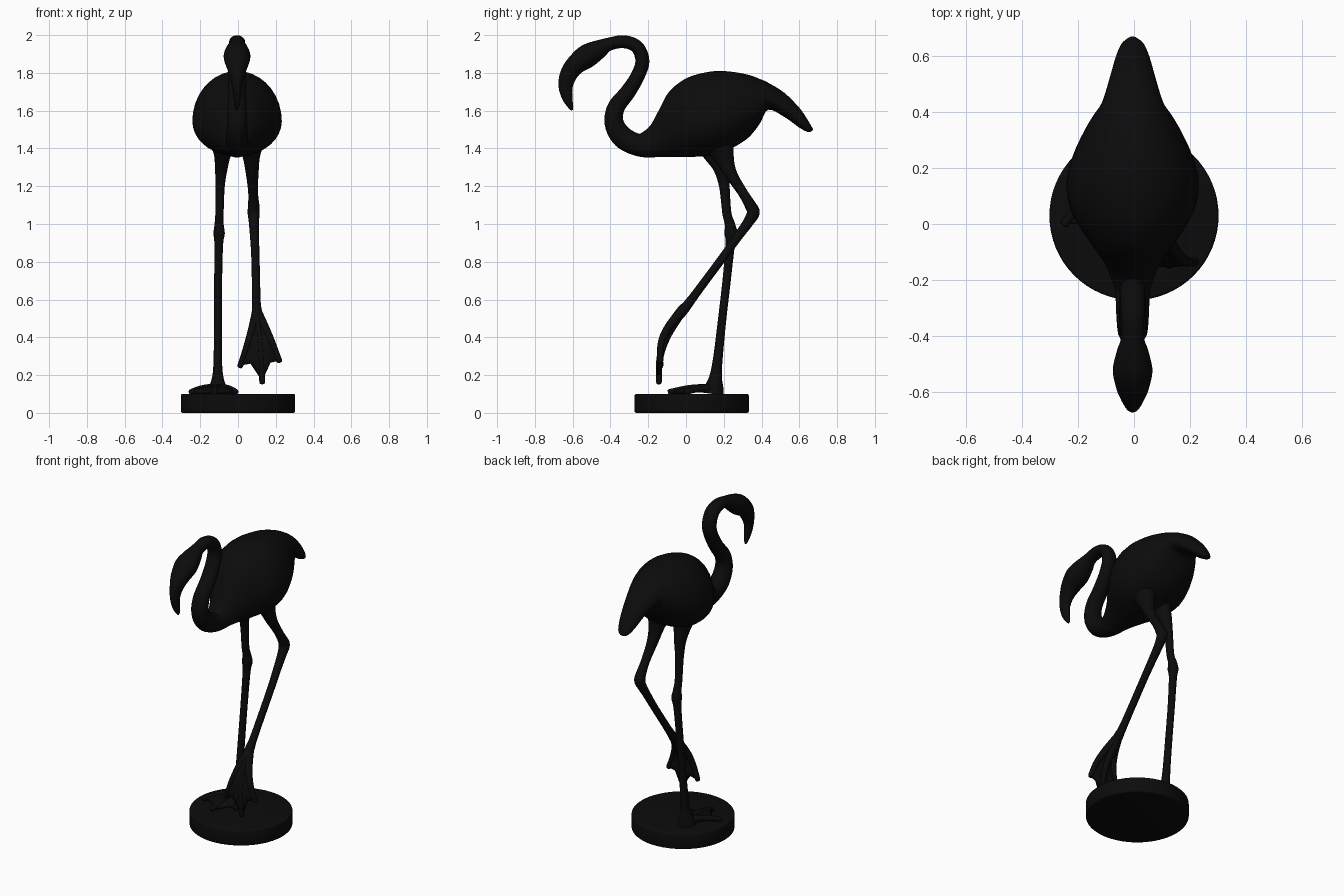
import bpy, bmesh, math
from mathutils import Vector

default_cube = bpy.data.objects.get("Cube")
if default_cube:
    bpy.data.objects.remove(default_cube, do_unlink=True)

black = bpy.data.materials.new("matte_black")
black.use_nodes = True
COLOUR = (0.0035, 0.0035, 0.0035, 1)
black.diffuse_color = COLOUR
shader = black.node_tree.nodes["Principled BSDF"]
shader.inputs["Base Color"].default_value = COLOUR
shader.inputs["Roughness"].default_value = 0.8


def finish(name, bm, angle=60):
    """Turn a bmesh into a smooth shaded black object."""
    bmesh.ops.recalc_face_normals(bm, faces=bm.faces)
    mesh = bpy.data.meshes.new(name)
    bm.to_mesh(mesh)
    bm.free()
    obj = bpy.data.objects.new(name, mesh)
    bpy.context.collection.objects.link(obj)
    mesh.materials.append(black)
    bpy.ops.object.select_all(action='DESELECT')
    obj.select_set(True)
    bpy.context.view_layer.objects.active = obj
    bpy.ops.object.shade_smooth_by_angle(angle=math.radians(angle))
    return obj


def spline(points, steps=6):
    """Catmull-Rom interpolation of rows of any width."""
    rows = [points[0]] + list(points) + [points[-1]]
    out = []
    for i in range(1, len(rows) - 2):
        for s in range(steps):
            t = s / steps
            out.append([0.5 * (2 * b + (c - a) * t + (2 * a - 5 * b + 4 * c - d) * t * t
                               + (3 * b - a - 3 * c + d) * t ** 3)
                        for a, b, c, d in zip(*rows[i - 1:i + 3])])
    out.append(list(points[-1]))
    return out


def loft(name, rings):
    """Skin a list of closed rings and cap both ends."""
    bm = bmesh.new()
    loops = [[bm.verts.new(p) for p in ring] for ring in rings]
    n = len(loops[0])
    for lower, upper in zip(loops, loops[1:]):
        for i in range(n):
            j = (i + 1) % n
            bm.faces.new((lower[i], lower[j], upper[j], upper[i]))
    bm.faces.new(loops[0])
    bm.faces.new(loops[-1])
    return finish(name, bm)


def sweep(name, points, sides=20):
    """Elliptical tube through rows of x, y, z, half width, half depth."""
    path = spline(points)
    centres = [Vector(p[:3]) for p in path]
    rings = []
    for i, row in enumerate(path):
        tangent = (centres[min(i + 1, len(path) - 1)] - centres[max(i - 1, 0)]).normalized()
        depth = tangent.cross(Vector((1, 0, 0))).normalized()
        side = depth.cross(tangent)
        angles = [math.tau * k / sides for k in range(sides)]
        rings.append([centres[i] + side * row[3] * math.cos(a) + depth * row[4] * math.sin(a)
                      for a in angles])
    return loft(name, rings)


def webbed_foot(name, ankle, edge, bulge, radius):
    """Webbed fan from ankle to edge (tip, notch, tip, notch, tip) with three toes."""
    ankle, bulge = Vector(ankle), Vector(bulge)
    edge = [Vector(p) for p in edge]
    rows = 8

    def at(target, t):
        return ankle.lerp(target, t) + bulge * math.sin(math.pi * t)

    bm = bmesh.new()
    grid = [[bm.verts.new(at(p, 0.1 + 0.88 * r / rows)) for p in edge] for r in range(rows + 1)]
    for a, b in zip(grid, grid[1:]):
        for i in range(len(edge) - 1):
            bm.faces.new((a[i], a[i + 1], b[i + 1], b[i]))
    web = finish(name + "_web", bm)
    solid = web.modifiers.new("thickness", 'SOLIDIFY')
    solid.thickness = radius
    solid.offset = 0
    for label, tip in zip(("right", "middle", "left"), edge[::2]):
        toe = []
        for k in range(7):
            r = radius * (1.15 - 0.5 * k / 6)
            toe.append((*at(tip, k / 6), r, r))
        toe.append((*at(tip, 1.02), 0.003, 0.003))
        sweep(f"{name}_{label}_toe", toe, 12)


# Round display base with softened rims
bm = bmesh.new()
bmesh.ops.create_cone(bm, cap_ends=True, segments=64, radius1=0.303, radius2=0.303, depth=0.1)
bmesh.ops.translate(bm, verts=bm.verts, vec=(0, 0.03, 0.05))
rims = [e for e in bm.edges if abs(e.verts[0].co.z - e.verts[1].co.z) < 0.01]
bmesh.ops.bevel(bm, geom=rims, offset=0.01, segments=3, affect='EDGES', profile=0.5)
finish("round_base", bm)

# Body and tail: y, top, bottom, half width
body = [(-.27, 1.46, 1.38, .04), (-.24, 1.48, 1.365, .06), (-.19, 1.52, 1.357, .078),
        (-.14, 1.61, 1.355, .1), (-.09, 1.7, 1.355, .135), (-.01, 1.765, 1.355, .19),
        (.07, 1.795, 1.357, .228), (.16, 1.81, 1.365, .236), (.25, 1.805, 1.405, .212),
        (.33, 1.79, 1.457, .175), (.39, 1.768, 1.53, .14), (.435, 1.748, 1.605, .11),
        (.52, 1.695, 1.567, .083), (.6, 1.615, 1.51, .06), (.645, 1.55, 1.487, .04),
        (.665, 1.515, 1.492, .018), (.672, 1.505, 1.498, .004)]
rings = []
for y, top, bottom, width in spline(body, 4):
    middle = bottom + 0.41 * (top - bottom)
    ring = []
    for k in range(36):
        a = math.tau * k / 36
        rise = top - middle if math.sin(a) > 0 else middle - bottom
        ring.append((-0.005 + width * math.cos(a), y, middle + rise * math.sin(a)))
    rings.append(ring)
loft("body_and_tail", rings)

# Neck, head and hooked beak: y, z, half width, half depth
neck = [(-.06, 1.5, .1, .11), (-.15, 1.43, .08, .075), (-.243, 1.417, .063, .06),
        (-.333, 1.457, .058, .058), (-.38, 1.533, .054, .051), (-.37, 1.617, .05, .046),
        (-.307, 1.7, .048, .041), (-.255, 1.785, .047, .037), (-.231, 1.865, .046, .037),
        (-.26, 1.938, .045, .035), (-.33, 1.965, .042, .034), (-.41, 1.951, .042, .035),
        (-.46, 1.925, .058, .05), (-.525, 1.888, .071, .062), (-.587, 1.84, .058, .052),
        (-.622, 1.79, .04, .046), (-.637, 1.73, .027, .038), (-.629, 1.67, .02, .028),
        (-.61, 1.62, .012, .014), (-.603, 1.602, .003, .004)]
sweep("neck_head_and_beak", [(-0.005, *row) for row in neck], 24)

# Standing leg: x, y, z, half width, half depth
sweep("standing_leg", [
    (-.08, .13, 1.48, .1, .12), (-.082, .155, 1.38, .05, .07), (-.088, .185, 1.3, .034, .043),
    (-.095, .203, 1.2, .025, .028), (-.098, .216, 1.06, .022, .024), (-.1, .232, 1, .024, .027),
    (-.1, .238, .95, .03, .034), (-.102, .234, .89, .023, .025), (-.105, .215, .7, .021, .022),
    (-.106, .192, .5, .021, .022), (-.107, .17, .3, .022, .025), (-.107, .158, .2, .028, .032),
    (-.107, .15, .14, .045, .048), (-.107, .145, .1, .055, .055)])
webbed_foot("standing_foot", (-.107, .155, .125),
            [(-.25, .0, .11), (-.185, .0, .108), (-.125, -.09, .11),
             (-.07, .0, .108), (-.01, .0, .11)], (0, 0, .012), .022)

# Raised leg, folded forward at the joint
sweep("raised_leg", [
    (.065, .16, 1.48, .1, .11), (.07, .195, 1.37, .05, .06), (.075, .235, 1.27, .034, .034),
    (.08, .3, 1.167, .026, .026), (.083, .34, 1.1, .03, .03), (.083, .356, 1.06, .032, .034),
    (.084, .33, 1.01, .027, .028), (.087, .28, .94, .024, .024), (.092, .2, .83, .022, .022),
    (.096, .07, .655, .022, .022), (.098, .01, .575, .023, .025), (.1, -.02, .54, .027, .029),
    (.102, -.06, .49, .033, .026), (.105, -.09, .43, .03, .02)])
webbed_foot("raised_foot", (.1, -.02, .54),
            [(.01, -.135, .245), (.066, -.14, .255), (.128, -.143, .16),
             (.172, -.14, .26), (.22, -.135, .272)], (.005, -.042, .0), .022)
